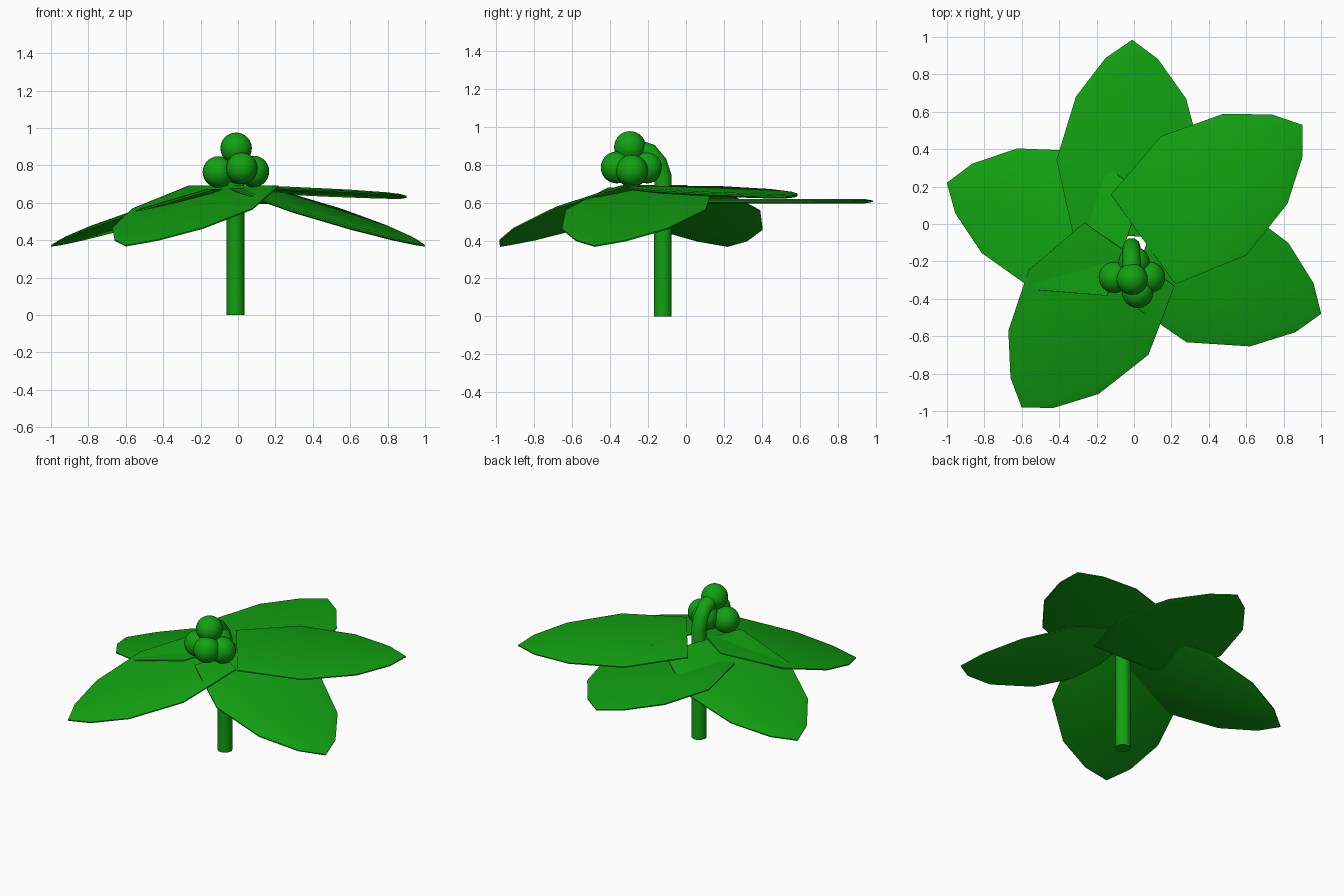
import bpy
import bmesh
from mathutils import Vector

cube = bpy.data.objects.get("Cube")
if cube:
    bpy.data.objects.remove(cube, do_unlink=True)

# One leaf green for the whole plant
green = bpy.data.materials.new("leaf_green")
green.use_nodes = True
COLOUR = (0.006, 0.36, 0.006, 1.0)
green.diffuse_color = COLOUR
green.node_tree.nodes["Principled BSDF"].inputs["Base Color"].default_value = COLOUR


def finish(obj, angle):
    """Give an object the green material and smooth shading."""
    obj.data.materials.clear()
    obj.data.materials.append(green)
    bpy.ops.object.select_all(action="DESELECT")
    obj.select_set(True)
    bpy.context.view_layer.objects.active = obj
    bpy.ops.object.shade_smooth_by_angle(angle=angle)


# Half outline of a leaf: distance back from the tip, half width
ROWS = [(0.10, 0.14), (0.31, 0.295), (0.65, 0.392), (1.05, 0.295)]
OUTLINE = ([(0, 0)] + ROWS + [(d, -w) for d, w in reversed(ROWS)])
CENTRE = Vector((0.58, 0))
HALF_THICK = 0.012


def make_leaf(name, tip, base):
    """Flat leaf with a thin rim, running from tip to the middle of its base."""
    tip, base = Vector(tip), Vector(base)
    along = (base - tip).normalized()
    across = Vector((0, 0, 1)).cross(along).normalized()
    up = along.cross(across)

    bm = bmesh.new()

    def ring(scale, height):
        verts = []
        for d, w in OUTLINE:
            p = CENTRE + (Vector((d, w)) - CENTRE) * scale
            verts.append(bm.verts.new(tip + along * p.x + across * p.y + up * height))
        return verts

    rings = [ring(0.92, -HALF_THICK), ring(1.0, -HALF_THICK * 0.3),
             ring(1.0, HALF_THICK * 0.3), ring(0.92, HALF_THICK)]
    n = len(OUTLINE)
    for low, high in zip(rings, rings[1:]):
        for i in range(n):
            j = (i + 1) % n
            bm.faces.new((low[i], low[j], high[j], high[i]))
    bm.faces.new(rings[0])
    bm.faces.new(rings[-1])
    bmesh.ops.recalc_face_normals(bm, faces=bm.faces)
    mesh = bpy.data.meshes.new(name)
    bm.to_mesh(mesh)
    bm.free()
    obj = bpy.data.objects.new(name, mesh)
    bpy.context.collection.objects.link(obj)
    finish(obj, 0.6)


make_leaf("leaf_back", (-0.01, 0.985, 0.607), (-0.03, -0.07, 0.607))
make_leaf("leaf_back_left", (0.90, 0.53, 0.63), (0.045, -0.085, 0.678))
make_leaf("leaf_front_left", (1.0, -0.48, 0.37), (0.08, -0.14, 0.67))
make_leaf("leaf_front_right", (-0.60, -0.98, 0.37), (-0.03, -0.17, 0.685))
make_leaf("leaf_back_right", (-1.0, 0.22, 0.37), (-0.06, -0.10, 0.668))

# Stem: upright tube that hooks forward to the berries
curve = bpy.data.curves.new("stem", "CURVE")
curve.dimensions = "3D"
curve.bevel_depth = 0.048
curve.bevel_resolution = 3
curve.use_fill_caps = True
path = [(-0.122, 0), (-0.122, 0.74), (-0.145, 0.81), (-0.19, 0.865), (-0.27, 0.89)]
spline = curve.splines.new("POLY")
spline.points.add(len(path) - 1)
for point, (y, z) in zip(spline.points, path):
    point.co = (-0.013, y, z, 1)
stem = bpy.data.objects.new("stem", curve)
bpy.context.collection.objects.link(stem)
bpy.ops.object.select_all(action="DESELECT")
stem.select_set(True)
bpy.context.view_layer.objects.active = stem
bpy.ops.object.convert(target="MESH")
finish(bpy.context.object, 0.9)

# Cluster of berries
BERRIES = {
    "berry_top": (-0.01, -0.295, 0.892),
    "berry_right": (-0.105, -0.285, 0.765),
    "berry_left": (0.083, -0.285, 0.768),
    "berry_front": (0.02, -0.365, 0.785),
    "berry_back": (0.0, -0.205, 0.785),
}
for name, location in BERRIES.items():
    bpy.ops.mesh.primitive_uv_sphere_add(segments=24, ring_count=14,
                                         radius=0.084, location=location)
    berry = bpy.context.object
    berry.name = name
    finish(berry, 3.0)
